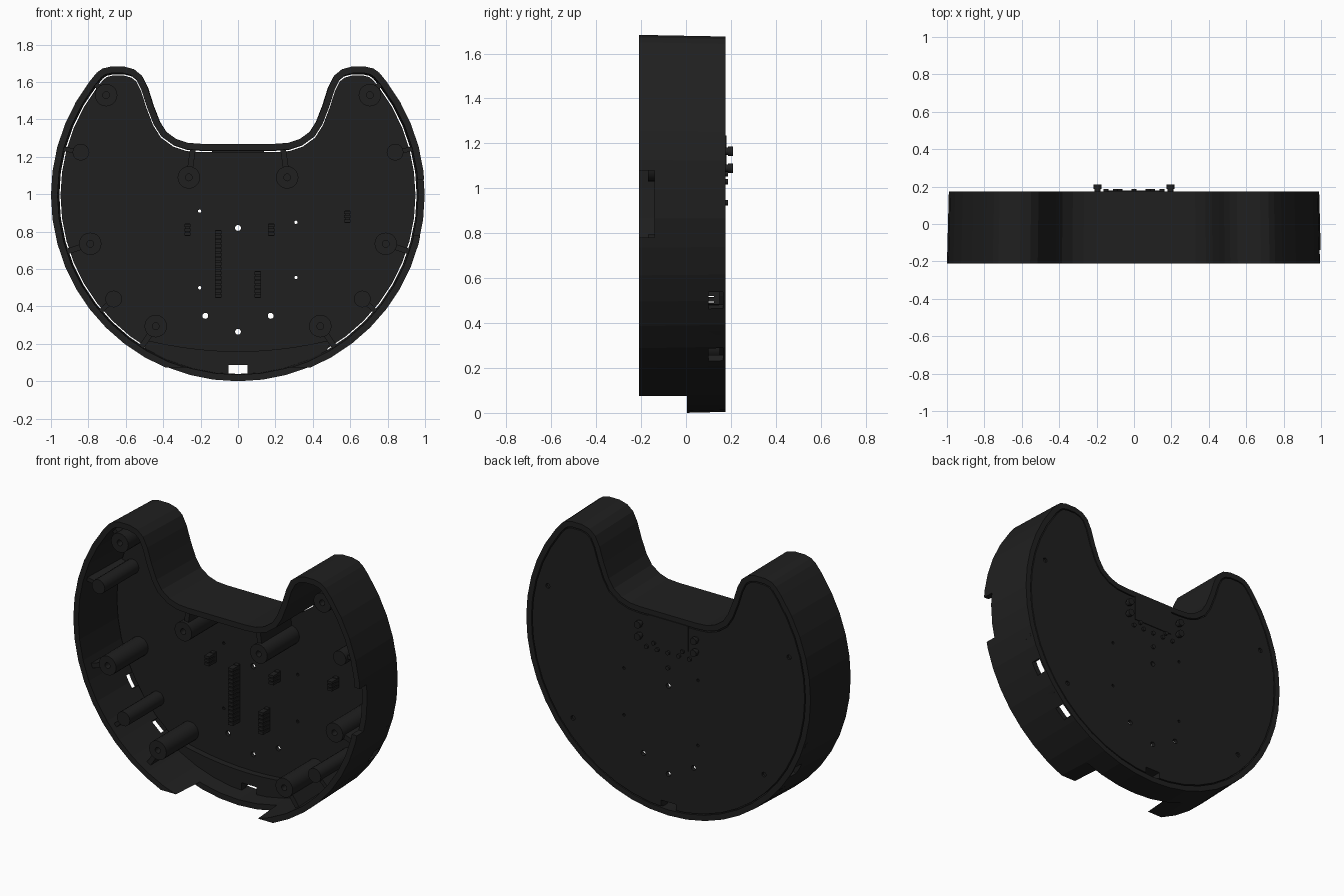
import bpy, bmesh
from math import sin, cos, pi, radians, hypot

if "Cube" in bpy.data.objects:
    bpy.data.objects.remove(bpy.data.objects["Cube"])

FRONT, BACK = -0.21, 0.175
PLATE = 0.15                       # inner face of the back plate
CZ = 0.995                         # centre height of the round outline

dark = bpy.data.materials.new("dark_plastic")
dark.diffuse_color = (0.014, 0.014, 0.014, 1)
dark.use_nodes = True
dark.node_tree.nodes["Principled BSDF"].inputs["Base Color"].default_value = dark.diffuse_color


def make(name, bm, smooth=False):
    bmesh.ops.recalc_face_normals(bm, faces=bm.faces)
    me = bpy.data.meshes.new(name)
    bm.to_mesh(me)
    bm.free()
    me.materials.append(dark)
    ob = bpy.data.objects.new(name, me)
    bpy.context.collection.objects.link(ob)
    if smooth:
        bpy.ops.object.select_all(action='DESELECT')
        ob.select_set(True)
        bpy.context.view_layer.objects.active = ob
        bpy.ops.object.shade_smooth_by_angle(angle=radians(40))
    return ob


def loop(bm, pts, y, draft):
    s = 1 - 0.01 * (y - FRONT) / (BACK - FRONT) if draft else 1
    return [bm.verts.new((x * s, y, 0.95 + (z - 0.95) * s)) for x, z in pts]


def bridge(bm, a, b):
    n = len(a)
    for i in range(n):
        j = (i + 1) % n
        bm.faces.new((a[i], a[j], b[j], b[i]))


def add_prism(bm, pts, y0, y1, draft=False):
    a, b = loop(bm, pts, y0, draft), loop(bm, pts, y1, draft)
    bridge(bm, a, b)
    bm.faces.new(a)
    bm.faces.new(b)


def prisms(name, items, smooth=False, draft=False):
    bm = bmesh.new()
    for pts, y0, y1 in items:
        add_prism(bm, pts, y0, y1, draft)
    return make(name, bm, smooth)


def ring(name, outer, inner, y0, y1, smooth=False, draft=False):
    bm = bmesh.new()
    o0, o1, i0, i1 = [loop(bm, p, y, draft) for p, y in
                      ((outer, y0), (outer, y1), (inner, y0), (inner, y1))]
    for a, b in ((o0, o1), (o1, i1), (i1, i0), (i0, o0)):
        bridge(bm, a, b)
    return make(name, bm, smooth)


def circle(x, z, r, n=20):
    return [(x + r * cos(2 * pi * i / n), z + r * sin(2 * pi * i / n)) for i in range(n)]


def rect(x0, x1, z0, z1):
    return [(x0, z0), (x1, z0), (x1, z1), (x0, z1)]


def bar(xa, za, xb, zb, w):
    """Rectangle of width w running from point a to point b."""
    l = hypot(xb - xa, zb - za)
    nx, nz = -(zb - za) / l * w / 2, (xb - xa) / l * w / 2
    return [(xa + nx, za + nz), (xb + nx, zb + nz), (xb - nx, zb - nz), (xa - nx, za - nz)]


def inset(pts, d):
    out, n = [], len(pts)
    for i in range(n):
        (ax, az), (bx, bz), (cx, cz) = pts[i - 1], pts[i], pts[(i + 1) % n]
        l1, l2 = hypot(bx - ax, bz - az), hypot(cx - bx, cz - bz)
        n1 = (-(bz - az) / l1, (bx - ax) / l1)
        n2 = (-(cz - bz) / l2, (cx - bx) / l2)
        k = d / (1 + n1[0] * n2[0] + n1[1] * n2[1])
        out.append((bx + (n1[0] + n2[0]) * k, bz + (n1[1] + n2[1]) * k))
    return out


def cut(ob, items):
    for pts, y0, y1 in items:
        cutter = prisms("cutter", [(pts, y0, y1)])
        cutter.hide_render = True
        m = ob.modifiers.new("cut", 'BOOLEAN')
        m.operation, m.solver, m.object = 'DIFFERENCE', 'EXACT', cutter
        bpy.context.view_layer.objects.active = ob
        bpy.ops.object.modifier_apply(modifier=m.name)
        bpy.data.objects.remove(cutter, do_unlink=True)


# Outline: faceted circle, rounded horns and the scooped top
right = [(cos(radians(a * 7.5 - 90)), CZ + sin(radians(a * 7.5 - 90))) for a in range(1, 18)]
right += [(0.755, 1.65), (0.725, 1.672), (0.68, 1.683), (0.61, 1.683), (0.555, 1.668),
          (0.515, 1.635), (0.485, 1.575), (0.455, 1.48), (0.42, 1.39), (0.385, 1.335),
          (0.33, 1.295), (0.27, 1.275), (0.2, 1.27)]
outline = [(0, CZ - 1)] + right + [(-x, z) for x, z in reversed(right)]

# Side wall with front notches and side windows
wall = ring("side_wall", outline, inset(outline, 0.035), FRONT, BACK, draft=True)
cuts = [(rect(-0.6, 0.6, -0.1, 0.075), -0.3, 0.005),
        (rect(0.85, 1.1, 0.78, 1.08), -0.3, -0.14)]
for s in (-1, 1):
    for ang in (-30, -48):
        c, d = cos(radians(ang)), sin(radians(ang))
        cuts.append((bar(s * 0.9 * c, CZ + 0.9 * d, s * 1.1 * c, CZ + 1.1 * d, 0.085), 0.1, 0.165))
cut(wall, cuts)

# Back plate, separated from the wall by a thin gap
plate = prisms("back_plate", [(inset(outline, 0.042), PLATE, BACK)], draft=True)
holes = [(circle(x, z, 0.016, 12), 0.1, 0.2) for x, z in
         ((0, 0.82), (0, 0.265), (-0.175, 0.35), (0.175, 0.35))]
holes += [(circle(x, z, 0.009, 10), 0.1, 0.2) for x, z in
          ((-0.205, 0.91), (-0.205, 0.5), (0.31, 0.85), (0.31, 0.555))]
holes += [(circle(s * x, z, 0.015, 10), 0.16, 0.2) for s in (-1, 1)
          for x, z in ((0.84, 1.225), (0.665, 0.44))]
port = (rect(-0.052, 0.052, 0.03, 0.088), 0.0, 0.3)
cut(plate, holes + [port])

# Ledge at the bottom of the plate, pierced by the port
arc = [(x / 10, 0.16 + 0.25 * (x / 10) ** 2) for x in range(5, -6, -1)]
low = [(0.966 * cos(radians(a)), CZ + 0.966 * sin(radians(a))) for a in range(-121, -58, 6)]
ledge = prisms("bottom_ledge", [(low + arc, 0.11, 0.155)])
cut(ledge, [port])

# Screw bosses and posts with ribs to the wall
bosses = [(0.705, 1.53, 0.77, 1.6), (0.263, 1.09, 0.24, 1.25),
          (0.79, 0.735, 0.94, 0.685), (0.44, 0.295, 0.53, 0.165)]
posts = [(0.84, 1.225, 0.945, 1.245), (0.665, 0.44, 0.755, 0.355)]
for s, side in ((-1, "left"), (1, "right")):
    for i, (x, z, wx, wz) in enumerate(bosses):
        ring(f"screw_boss_{side}_{i}", circle(s * x, z, 0.06), circle(s * x, z, 0.018),
             -0.17, 0.155, True)
        l = hypot(wx - x, wz - z)
        sx, sz = x + (wx - x) / l * 0.05, z + (wz - z) / l * 0.05
        prisms(f"boss_rib_{side}_{i}", [(bar(s * sx, sz, s * wx, wz, 0.03), -0.15, 0.155)])
    for i, (x, z, wx, wz) in enumerate(posts):
        prisms(f"post_{side}_{i}", [(circle(s * x, z, 0.045, 16), -0.19, 0.155)], True)
        prisms(f"post_rib_{side}_{i}", [(bar(s * x, z, s * wx, wz, 0.025), -0.17, 0.155)])

# Pin headers and small connectors inside
def header(name, x, z0, z1, n):
    p = (z1 - z0) / n
    pins = [(rect(x - 0.017, x + 0.017, z0 + i * p + 0.003, z0 + (i + 1) * p - 0.003), 0.075, 0.14)
            for i in range(n)]
    prisms(name, pins + [(rect(x - 0.014, x + 0.014, z0, z1), 0.125, 0.155)])


header("long_pin_header", -0.105, 0.445, 0.81, 15)
header("short_pin_header", 0.105, 0.445, 0.59, 6)
for i, (x, z) in enumerate(((-0.27, 0.81), (0.178, 0.81), (0.585, 0.88))):
    header(f"connector_{i}", x, z - 0.033, z + 0.033, 3)

# Display and control buttons on the back
prisms("display", [(rect(-0.14, 0.14, 1.075, 1.235), 0.16, 0.18)])
for s, side in ((-1, "left"), (1, "right")):
    for z in (1.165, 1.09):
        prisms(f"knob_{side}", [(circle(s * 0.195, z, 0.017, 14), 0.17, 0.19),
                                (circle(s * 0.195, z, 0.022, 14), 0.187, 0.21)], True)
dots = [(x, 1.03) for x in (-0.15, -0.075, 0, 0.075, 0.15)] + [(-0.1, 1.065), (0.1, 1.065), (0, 0.935)]
prisms("small_buttons", [(circle(x, z, 0.013, 10), 0.17, 0.187) for x, z in dots], True)
